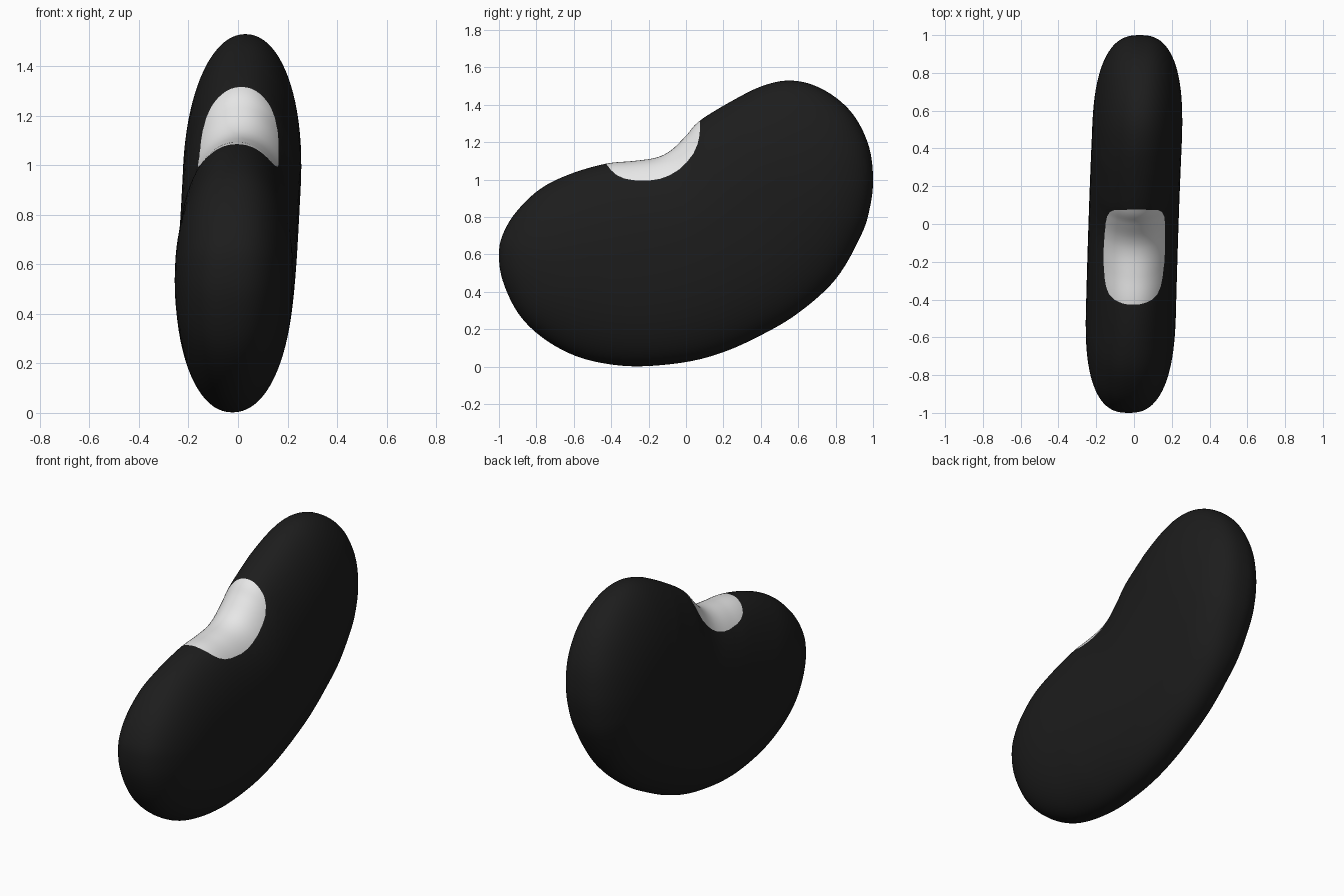
import bpy, bmesh, math
from mathutils import Vector

if "Cube" in bpy.data.objects:
    bpy.data.objects.remove(bpy.data.objects["Cube"])

# Side outline of the bean (y, z), running counter-clockwise from the bottom
OUTLINE = [(-.25, .002), (0, .025), (.2, .078), (.4, .168), (.6, .287), (.8, .468), (.935, .7),
           (.983, .85), (1, 1.0), (.98, 1.17), (.91, 1.325), (.81, 1.432), (.68, 1.506), (.55, 1.53),
           (.42, 1.505), (.28, 1.44), (.08, 1.32), (0, 1.235), (-.08, 1.157), (-.16, 1.118),
           (-.28, 1.1), (-.43, 1.085), (-.62, 1.03), (-.78, .95), (-.91, .825), (-.98, .705),
           (-1, .6), (-.98, .46), (-.9, .29), (-.78, .165), (-.62, .07), (-.45, .02)]
# Lower edge of the pale patch seen from the side (y, z), a convex curve open at the top
PATCH = [(-.426, 1.2), (-.426, 1.083), (-.4, 1.05), (-.37, 1.024), (-.33, 1.006), (-.28, .997),
         (-.2, .995), (-.14, 1.004), (-.09, 1.022), (-.04, 1.052), (.005, 1.094), (.04, 1.14),
         (.062, 1.19), (.073, 1.24), (.076, 1.32), (.076, 1.5)]
HALF_THICK = .238
RINGS, STEPS = 20, 6


def smooth_loop(pts, steps):
    """Closed Catmull-Rom curve through the points."""
    p = [Vector(q) for q in pts]
    n, out = len(p), []
    for i in range(n):
        a, b, c, d = p[i - 1], p[i], p[(i + 1) % n], p[(i + 2) % n]
        for k in range(steps):
            t = k / steps
            out.append(.5 * (2 * b + (c - a) * t + (2 * a - 5 * b + 4 * c - d) * t * t
                             + (3 * b - a - 3 * c + d) * t ** 3))
    return out


def spine_point(p):
    """Matching point on the gently bowed centre line."""
    a, b = Vector((-.45, .56)), Vector((.46, .96))
    d = b - a
    t = min(1, max(0, (p - a).dot(d) / d.length_squared))
    return a + d * t + Vector((.4, -.91)) * .1 * 4 * t * (1 - t)


def material(name, v):
    m = bpy.data.materials.new(name)
    m.diffuse_color = (v, v, v, 1)
    m.use_nodes = True
    m.node_tree.nodes["Principled BSDF"].inputs["Base Color"].default_value = m.diffuse_color
    return m


# Bean body: outline rings shrinking to the centre line while swelling sideways,
# elliptical across the back and belly, boxier at both ends
bm = bmesh.new()
loop = smooth_loop(OUTLINE, STEPS)
columns = []
for p in loop:
    s = spine_point(p)
    power = 2 / (2.08 + .5 * (p - s).normalized().x ** 2)
    columns.append((p, s, power))
rings = []
for i in range(-RINGS, RINGS + 1):
    phi = i / RINGS * math.radians(85)
    ring = []
    for p, s, power in columns:
        x = math.copysign(HALF_THICK * abs(math.sin(phi)) ** power, phi)
        ring.append(bm.verts.new((x, *(s + (p - s) * math.cos(phi) ** power))))
    rings.append(ring)
n = len(loop)
for a, b in zip(rings, rings[1:]):
    for j in range(n):
        bm.faces.new((a[j], a[(j + 1) % n], b[(j + 1) % n], b[j]))
bm.faces.new(rings[0])
bm.faces.new(rings[-1])

# Pale patch: cut its edge cleanly into the surface
planes = []


def inside():
    out = []
    for f in bm.faces:
        c = f.calc_center_median()
        if -.6 < c.y < .25 and c.z > .85 and all((c - co).dot(no) > 0 for co, no in planes):
            out.append(f)
    return out


for (y0, z0), (y1, z1) in zip(PATCH, PATCH[1:]):
    faces = inside()
    edges = {e for f in faces for e in f.edges}
    verts = {v for f in faces for v in f.verts}
    co, no = Vector((0, y0, z0)), Vector((0, z0 - z1, y1 - y0)).normalized()
    bmesh.ops.bisect_plane(bm, geom=list(verts) + list(edges) + faces, dist=1e-5,
                           plane_co=co, plane_no=no)
    planes.append((co, no))
for f in inside():
    f.material_index = 1

# Slight sideways lean of the whole bean
for v in bm.verts:
    v.co.x += .0255 * v.co.y + .021 * (v.co.z - .77)
bmesh.ops.recalc_face_normals(bm, faces=bm.faces)
for f in bm.faces:
    f.smooth = True

mesh = bpy.data.meshes.new("bean_body")
bm.to_mesh(mesh)
bm.free()
mesh.materials.append(material("black skin", .012))
mesh.materials.append(material("pale patch", .8))
bean = bpy.data.objects.new("bean_body", mesh)
bpy.context.collection.objects.link(bean)
